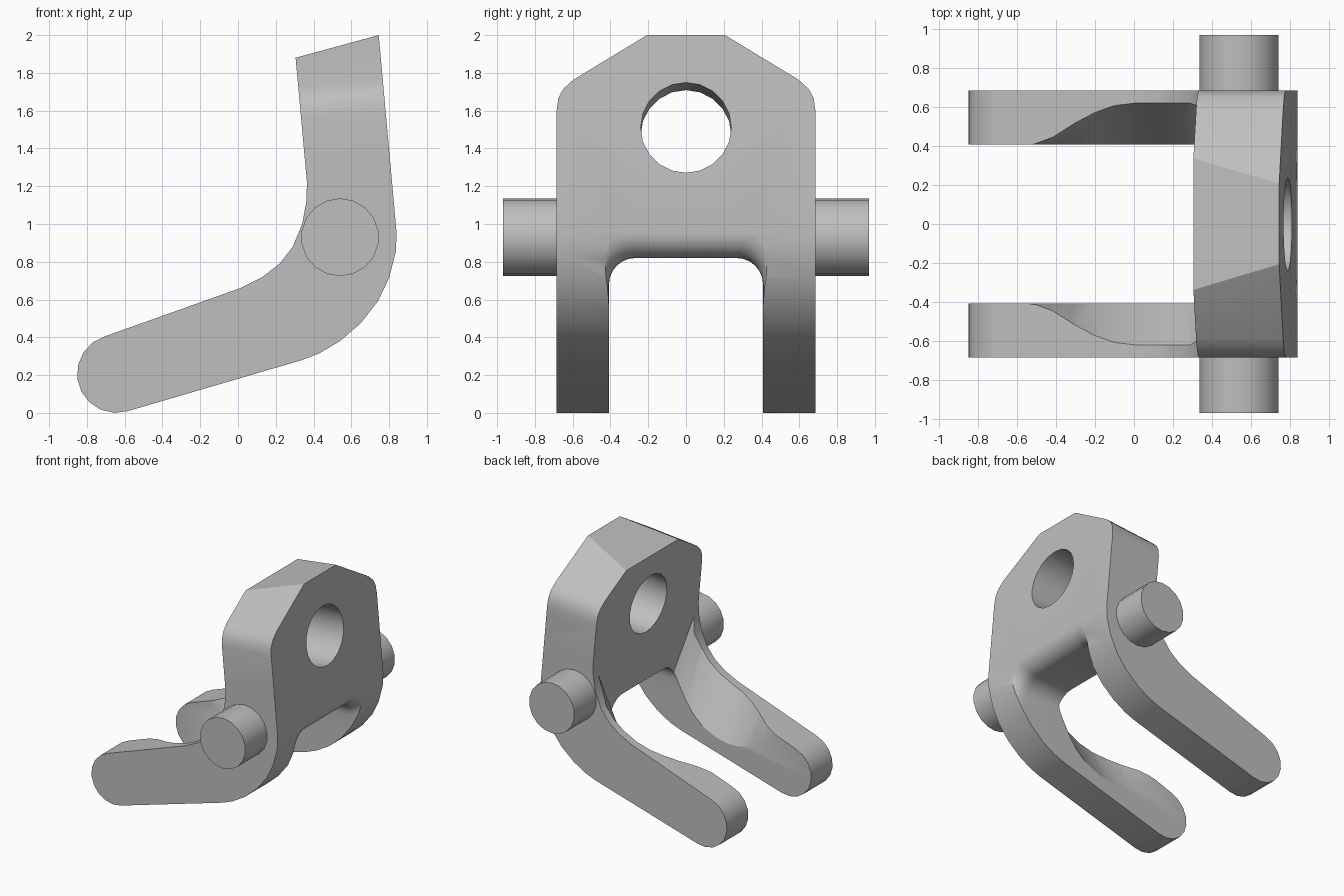
import bpy, bmesh, math
from mathutils import Vector, Matrix

if "Cube" in bpy.data.objects:
    bpy.data.objects.remove(bpy.data.objects["Cube"], do_unlink=True)

grey = bpy.data.materials.new("plain_grey")
grey.use_nodes = True
grey.diffuse_color = (0.52, 0.52, 0.52, 1)
grey.node_tree.nodes["Principled BSDF"].inputs["Base Color"].default_value = grey.diffuse_color

LEAN = 0.09          # tilt of the plate, as rise over run
HALF = 0.685         # half width of the body


def finish(name, bm):
    bmesh.ops.recalc_face_normals(bm, faces=bm.faces[:])
    mesh = bpy.data.meshes.new(name)
    bm.to_mesh(mesh)
    bm.free()
    mesh.materials.append(grey)
    obj = bpy.data.objects.new(name, mesh)
    bpy.context.collection.objects.link(obj)
    return obj


def loft(name, sections):
    """Closed solid through sections with equal point counts."""
    bm = bmesh.new()
    rings = [[bm.verts.new(p) for p in s] for s in sections]
    n = len(rings[0])
    for a, b in zip(rings, rings[1:]):
        for i in range(n):
            j = (i + 1) % n
            bm.faces.new((a[i], a[j], b[j], b[i]))
    bm.faces.new(rings[0])
    bm.faces.new(rings[-1])
    return finish(name, bm)


def cylinder(name, radius, depth, sides, matrix):
    bm = bmesh.new()
    bmesh.ops.create_cone(bm, cap_ends=True, segments=sides, radius1=radius,
                          radius2=radius, depth=depth, matrix=matrix)
    return finish(name, bm)


def carve(obj, cutter, operation):
    mod = obj.modifiers.new(cutter.name, 'BOOLEAN')
    mod.operation, mod.solver, mod.object = operation, 'EXACT', cutter
    bpy.context.view_layer.objects.active = obj
    bpy.ops.object.modifier_apply(modifier=mod.name)
    bpy.data.objects.remove(cutter, do_unlink=True)


def smooth(obj):
    bpy.ops.object.select_all(action='DESELECT')
    obj.select_set(True)
    bpy.context.view_layer.objects.active = obj
    bpy.ops.object.shade_smooth_by_angle(angle=math.radians(28))


def arc(cx, cz, r, start, end, steps):
    angles = [math.radians(start + (end - start) * i / steps) for i in range(steps + 1)]
    return [(cx + r * math.cos(a), cz + r * math.sin(a)) for a in angles]


# Bent body: rounded arm end, outer bend, leaning plate, inner bend
profile = arc(-0.645, 0.207, 0.207, 107, 287, 9)
profile += [(0.34, 0.28), (0.43, 0.315), (0.54, 0.38), (0.65, 0.475), (0.74, 0.59),
            (0.8, 0.715), (0.835, 0.85), (0.84, 0.95), (0.745, 2.0), (0.305, 1.88),
            (0.365, 1.22), (0.362, 1.12), (0.34, 1.0), (0.29, 0.88), (0.22, 0.79),
            (0.13, 0.72), (0.01, 0.66)]
body = loft("bent_fork_body", [[(x, y, z) for x, z in profile] for y in (-HALF, HALF)])

# Trim the plate top to a chamfered outline
side = [(HALF + 0.02, -1), (HALF + 0.02, 1.3), (HALF, 1.3), (HALF, 1.6), (0.676, 1.665),
        (0.65, 1.715), (0.595, 1.765), (0.21, 2.0), (0.03, 2.11)]
outline = side + [(-y, z) for y, z in reversed(side)]
carve(body, loft("outline_trim", [[(x, y, z + (x - 0.77) * LEAN) for y, z in outline]
                                  for x in (-1.2, 1.2)]), 'INTERSECT')

# Slot between the arms, flared with a rounded lip on the outer face
def slot_section(x, flare):
    w, top, r = 0.408 + flare * 0.45, 0.82 + flare, 0.14
    right = [(w, -0.5)] + arc(w - r, top - r, r, 0, 90, 6)
    return [(x, y, z) for y, z in right + [(-y, z) for y, z in reversed(right)]]

lip = 0.13
stations = [(-1.2, 0), (0.71, 0)]
for i in range(1, 7):
    a = math.radians(15 * i)
    stations.append((0.71 + lip * math.sin(a), lip * (1 - math.cos(a))))
stations.append((1.2, lip))
carve(body, loft("slot_cutter", [slot_section(x, f) for x, f in stations]), 'DIFFERENCE')

# Sloped relief on the inner upper side of both arms, ending at the plate
# (x, half width on top, height on top, height at the inner side)
relief = [(-0.55, 0.4, 0.47, 0.46), (-0.5, 0.415, 0.48, 0.43), (-0.42, 0.445, 0.51, 0.37),
          (-0.3, 0.52, 0.55, 0.31), (-0.2, 0.575, 0.59, 0.285), (-0.1, 0.608, 0.62, 0.28),
          (0, 0.62, 0.655, 0.3), (0.13, 0.62, 0.72, 0.36), (0.22, 0.62, 0.79, 0.44),
          (0.29, 0.62, 0.88, 0.54), (0.36, 0.62, 1.12, 0.74)]
sections = []
for x, w, high, low in relief:
    lean = LEAN if x > 0.35 else 0
    half = [(w, 1.25), (w, high), (0.408, low)]
    sections.append([(x + (1.15 - z) * lean, y, z)
                     for y, z in half + [(-y, z) for y, z in reversed(half)]])
carve(body, loft("relief_cutter", sections), 'DIFFERENCE')

# Round hole square to the leaning plate
axis = Vector((1, 0, LEAN)).to_track_quat('Z', 'Y').to_matrix().to_4x4()
carve(body, cylinder("hole_cutter", 0.24, 1.4, 20,
                     Matrix.Translation((0.79, 0, 1.51)) @ axis), 'DIFFERENCE')
smooth(body)

# Pivot pins on both sides
for name, s in (("front_pin", -1), ("back_pin", 1)):
    pin = cylinder(name, 0.206, 0.33, 18, Matrix.Translation((0.54, s * 0.805, 0.93))
                   @ Matrix.Rotation(math.pi / 2, 4, 'X'))
    smooth(pin)
